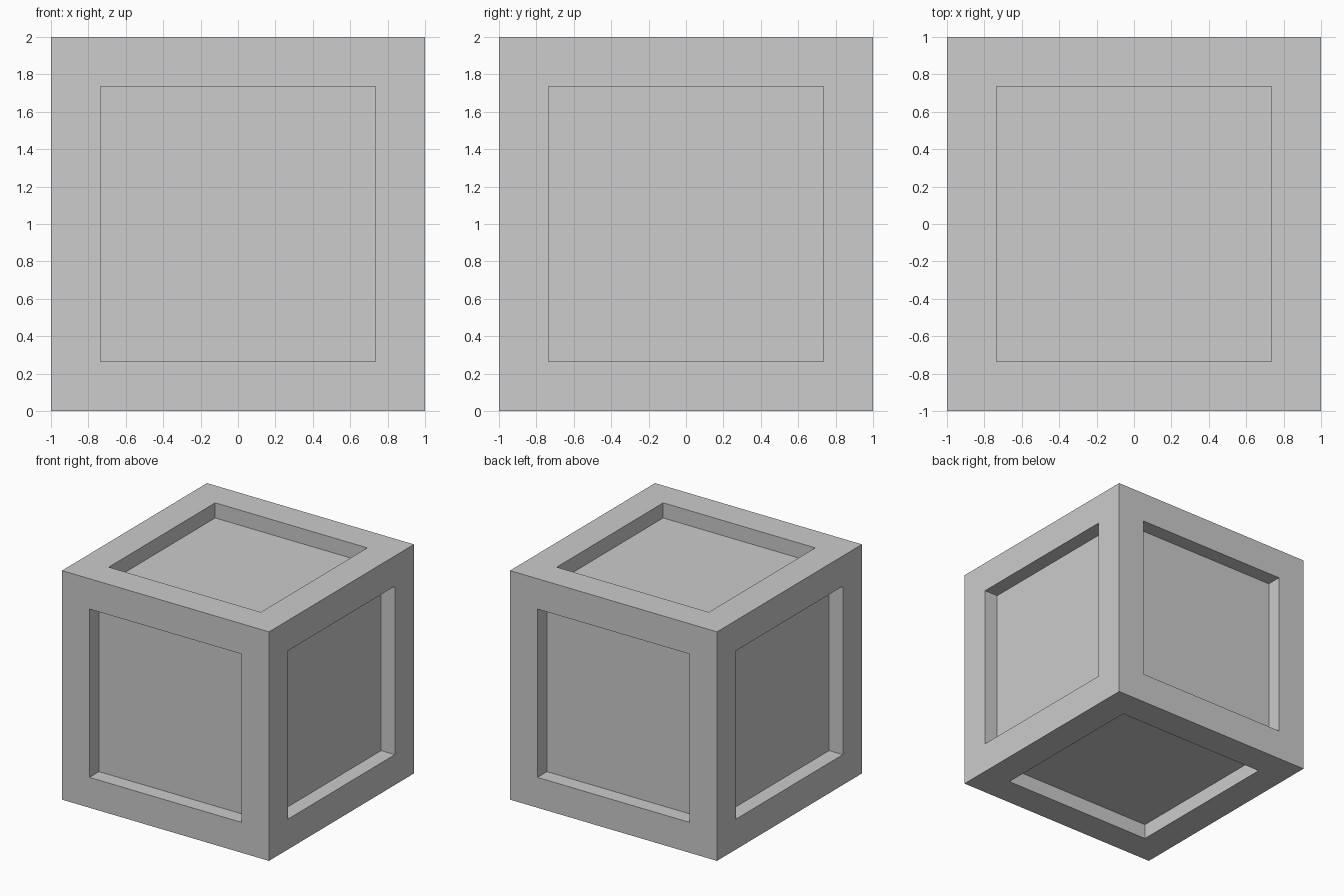
import bpy
import bmesh

HALF = 1.0       # half the crate's side
BORDER = 0.265   # width of the frame around each panel
DEPTH = 0.132    # how far each panel is sunk

default = bpy.data.objects.get("Cube")
if default:
    bpy.data.objects.remove(default, do_unlink=True)


def make_material(name, colour):
    mat = bpy.data.materials.new(name)
    mat.use_nodes = True
    mat.diffuse_color = colour
    mat.node_tree.nodes["Principled BSDF"].inputs["Base Color"].default_value = colour
    return mat


# Solid cube with a square panel sunk straight into every side
bm = bmesh.new()
bmesh.ops.create_cube(bm, size=2 * HALF)
panels = bm.faces[:]
bmesh.ops.inset_individual(bm, faces=panels, thickness=BORDER, use_even_offset=True)
for panel in panels:
    panel.normal_update()
normals = [panel.normal.copy() for panel in panels]

# A second inset of zero width gives the recess its straight walls
bmesh.ops.inset_individual(bm, faces=panels, thickness=0.0)
for panel, normal in zip(panels, normals):
    bmesh.ops.translate(bm, verts=panel.verts[:], vec=-normal * DEPTH)

# Stand the crate on the ground
bmesh.ops.translate(bm, verts=bm.verts[:], vec=(0, 0, HALF))
bmesh.ops.recalc_face_normals(bm, faces=bm.faces[:])

mesh = bpy.data.meshes.new("panelled_crate")
bm.to_mesh(mesh)
bm.free()
mesh.materials.append(make_material("mid grey", (0.604, 0.604, 0.604, 1.0)))
crate = bpy.data.objects.new("panelled_crate", mesh)
bpy.context.collection.objects.link(crate)
